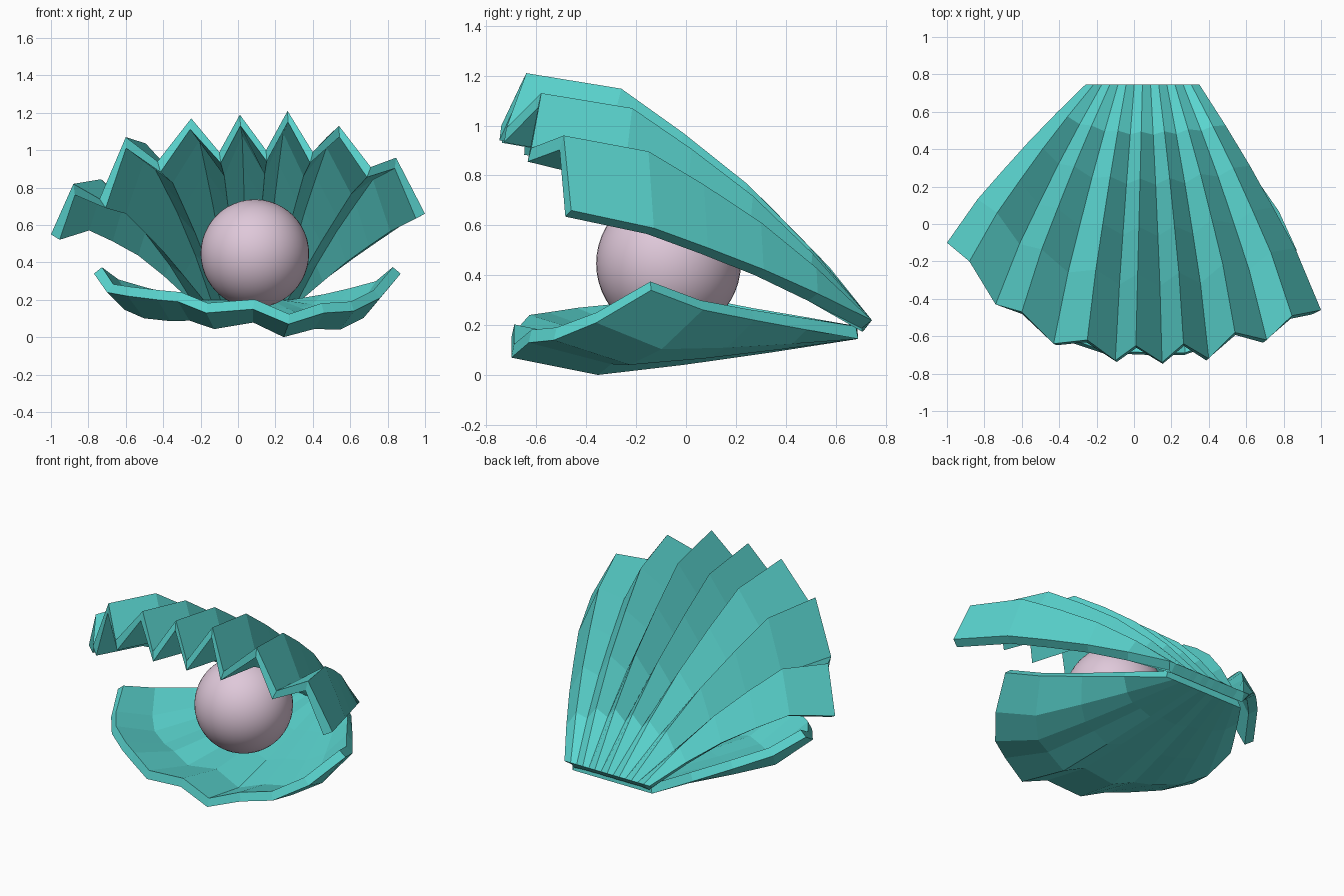
import bpy, bmesh

if "Cube" in bpy.data.objects:
    bpy.data.objects.remove(bpy.data.objects["Cube"])

def material(name, rgb):
    m = bpy.data.materials.new(name)
    m.diffuse_color = (*rgb, 1)
    m.use_nodes = True
    m.node_tree.nodes["Principled BSDF"].inputs["Base Color"].default_value = m.diffuse_color
    return m

teal = material("turquoise shell", (0.105, 0.68, 0.64))
pink = material("pale pink pearl", (0.74, 0.58, 0.70))

def fan_shell(name, rim, hinge_x, hinge_y, hinge_z, curve, thick, up):
    """Loft each rim point (x, y, z, bulge) back to a straight hinge, bowed by its bulge."""
    bm = bmesh.new()
    rows = []
    n = len(rim) - 1
    for i, (x, y, z, b) in enumerate(rim):
        hx = hinge_x[0] + (hinge_x[1] - hinge_x[0]) * i / n
        side = 0.04 * (2 * i / n - 1)          # slight widening of the flanks
        row = []
        for t, k in curve:
            row.append(bm.verts.new((x + (hx - x) * t + side * k,
                                     y + (hinge_y - y) * t,
                                     z + (hinge_z - z) * t + b * k)))
        rows.append(row)
    for a, c in zip(rows, rows[1:]):
        for j in range(len(curve) - 1):
            q = [a[j], c[j], c[j + 1], a[j + 1]]
            bm.faces.new(q if up else q[::-1])
    me = bpy.data.meshes.new(name)
    bm.to_mesh(me)
    bm.free()
    ob = bpy.data.objects.new(name, me)
    bpy.context.collection.objects.link(ob)
    me.materials.append(teal)
    s = ob.modifiers.new("thickness", 'SOLIDIFY')
    s.thickness = thick
    s.offset = -1
    return ob

# Upper shell: seven sharp pleats, alternating valley and ridge along the rim
upper_rim = [
    (-1.00, -0.10, 0.55, 0.14), (-0.88, -0.20, 0.82, 0.19),
    (-0.74, -0.43, 0.74, 0.12), (-0.60, -0.47, 1.07, 0.20),
    (-0.43, -0.64, 0.94, 0.14), (-0.25, -0.62, 1.17, 0.20),
    (-0.10, -0.73, 0.99, 0.14), (0.01, -0.65, 1.19, 0.21),
    (0.15, -0.74, 1.00, 0.14), (0.265, -0.64, 1.21, 0.21),
    (0.40, -0.72, 0.99, 0.14), (0.54, -0.58, 1.13, 0.19),
    (0.71, -0.62, 0.91, 0.10), (0.845, -0.49, 0.96, 0.14),
    (1.00, -0.46, 0.66, 0.05)]
fan_shell("upper_shell", upper_rim, (-0.26, 0.35), 0.745, 0.22,
          [(0, 0), (0.275, 1), (0.455, 1), (0.64, 0.9), (0.82, 0.55), (1, 0)],
          0.06, True)

# Lower shell: shallow, gently waved bowl
lower_rim = [
    (-0.77, -0.13, 0.34, -0.02), (-0.70, -0.30, 0.24, -0.07),
    (-0.59, -0.45, 0.22, -0.10), (-0.43, -0.57, 0.20, -0.10),
    (-0.32, -0.64, 0.19, -0.09), (-0.17, -0.69, 0.13, -0.09),
    (0.08, -0.70, 0.15, -0.07), (0.27, -0.70, 0.07, -0.088),
    (0.46, -0.63, 0.13, -0.09), (0.62, -0.53, 0.14, -0.10),
    (0.76, -0.36, 0.21, -0.09), (0.87, -0.14, 0.34, -0.03)]
fan_shell("lower_shell", lower_rim, (-0.24, 0.33), 0.69, 0.145,
          [(0, 0), (0.25, 1), (0.5, 0.75), (0.75, 0.4), (1, 0)],
          0.055, False)

# Pearl
bpy.ops.mesh.primitive_uv_sphere_add(segments=48, ring_count=24, radius=0.29,
                                     location=(0.09, -0.07, 0.447))
pearl = bpy.context.object
pearl.name = "pearl"
pearl.data.materials.append(pink)
bpy.ops.object.shade_smooth()
